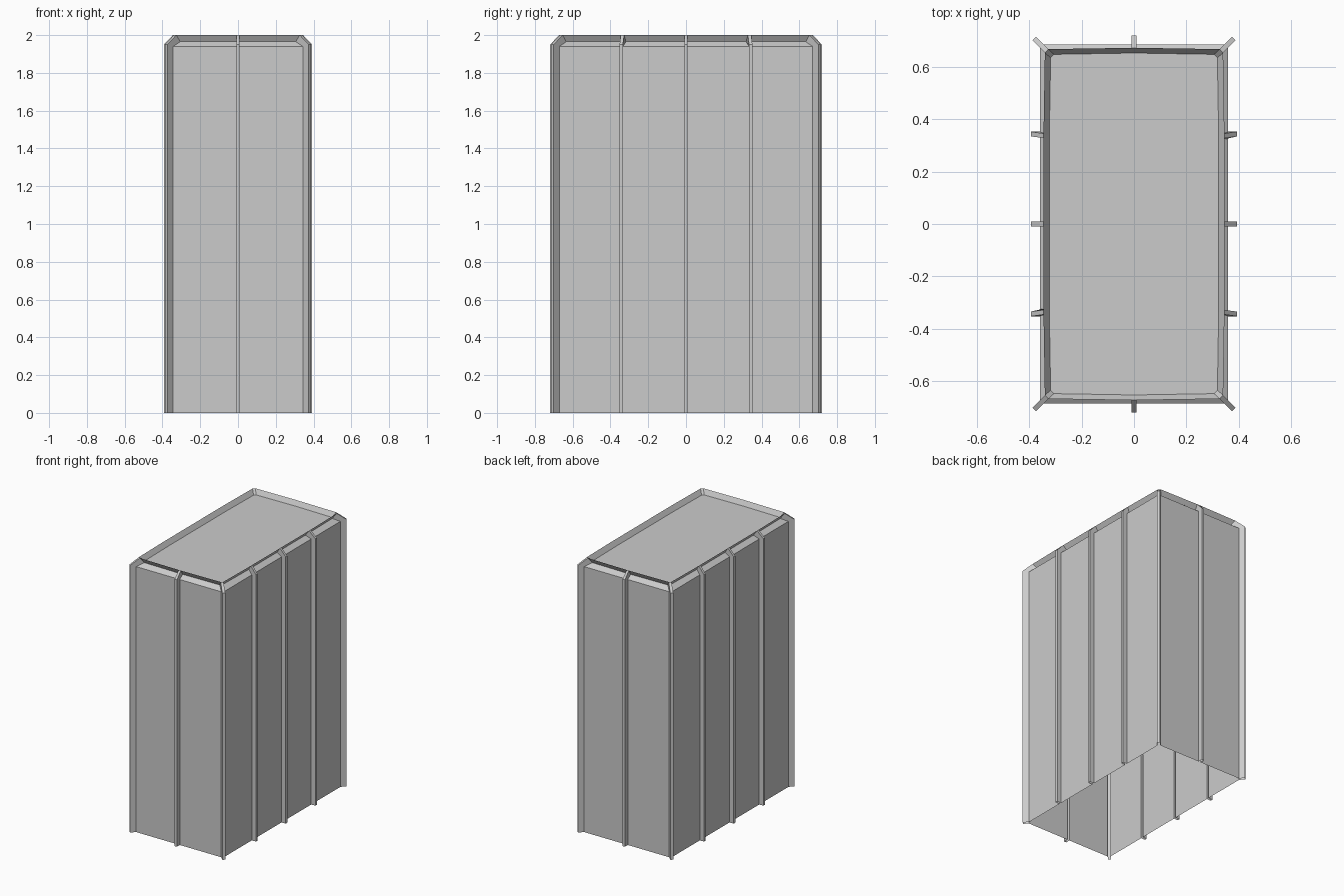
import bpy, bmesh
from mathutils import Vector

if "Cube" in bpy.data.objects:
    bpy.data.objects.remove(bpy.data.objects["Cube"])

X, Y = 0.358, 0.685        # wall half sizes
C, W = 0.014, 0.009        # corner cut, half rib width
Z_WALL, Z_SEAT, Z_RIB, Z_RIM = 1.94, 1.965, 1.95, 2.0

# Plan outline, anticlockwise: segments alternate panel, rib, panel, rib...
half = [(-X + C, -Y), (-W, -Y), (W, -Y), (X - C, -Y), (X, -Y + C)]
for y in (-0.343, 0.0, 0.343):
    half += [(X, y - W), (X, y + W)]
half.append((X, Y - C))
plan = [Vector(p) for p in half] + [-Vector(p) for p in half]


def column(p):
    """Profile at one plan point: wall foot, wall top, recess edge, flared rim."""
    corner = abs(p.x) > X - 2 * C and abs(p.y) > Y - 2 * C
    bow = 0.005 if corner else 0.0

    def ring(hx, hy, z):
        return Vector((p.x * (hx - bow) / X, p.y * (hy - bow) / Y, z))
    return [Vector((p.x, p.y, 0)), Vector((p.x, p.y, Z_WALL)),
            ring(0.323, 0.652, Z_SEAT), ring(0.345, 0.672, Z_RIM)]


def build(name, faces):
    bm = bmesh.new()
    for f in faces:
        bm.faces.new([bm.verts.new(v) for v in f])
    bmesh.ops.remove_doubles(bm, verts=bm.verts, dist=1e-5)
    mesh = bpy.data.meshes.new(name)
    bm.to_mesh(mesh)
    bm.free()
    bpy.context.collection.objects.link(bpy.data.objects.new(name, mesh))


panels, rim, ribs = [], [], []
for i, p in enumerate(plan):
    q = plan[(i + 1) % len(plan)]
    a, b = column(p), column(q)
    # flared rim runs all the way round
    rim.append([a[2], b[2], b[3], a[3]])
    if i % 2 == 0:
        # flat wall panel and its top chamfer
        for k in (0, 1):
            panels.append([a[k], b[k], b[k + 1], a[k + 1]])
    else:
        # hollow rib pushed outward, sloping in to the rim
        e = (q - p).normalized()
        depth = 0.042 if abs(e.x * e.y) > 0.1 else 0.034
        d = Vector((e.y, -e.x, 0)) * depth
        top = Vector((0, 0, Z_RIB))
        ao, bo = a[0] + d, b[0] + d
        ribs += [[ao, bo, bo + top, ao + top],
                 [ao + top, bo + top, b[3], a[3]],
                 (a + [ao + top, ao])[::-1],
                 b + [bo + top, bo]]

build("wall_panels", panels)
build("top_rim", rim)
build("ribs", ribs)
# recessed flat top
build("top_panel", [[column(p)[2] for p in plan]])
